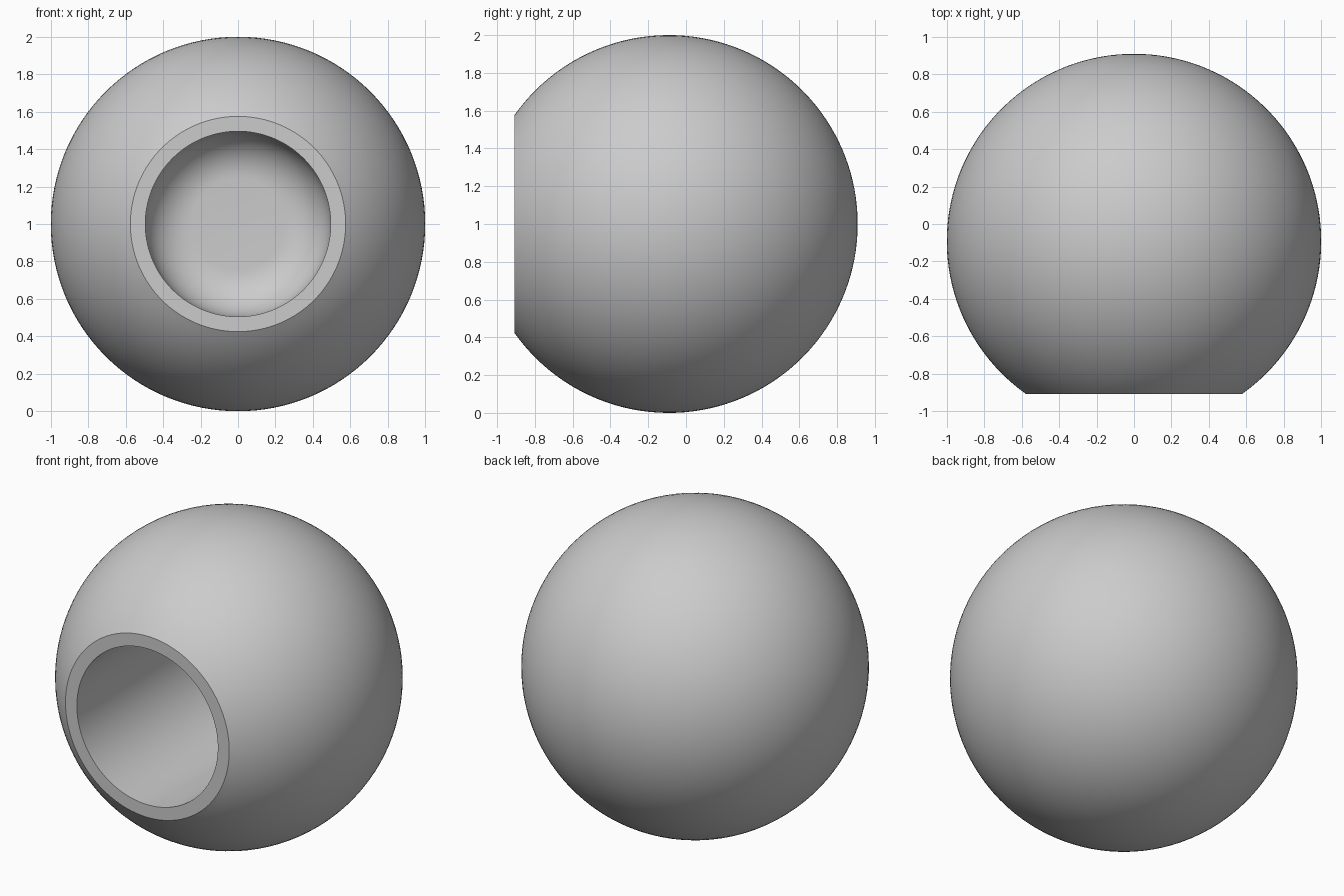
import bpy, bmesh
from math import sin, cos, pi, asin
from mathutils import Matrix, Vector

if "Cube" in bpy.data.objects:
    bpy.data.objects.remove(bpy.data.objects["Cube"])

SEG = 128
R = 1.0            # ball radius
RIM = 0.575        # outer radius of the flat front face
BORE = 0.495       # bore radius
FILLET = 0.25      # rounding at the bore floor
DEPTH = 1.5        # bore depth
CY = -0.091        # ball centre along y
front = -cos(asin(RIM / R))
floor = front + DEPTH

# Half profile as (radius, y): outer ball, flat rim, bore wall, rounded floor
a0 = pi - asin(RIM / R)
profile = [(R * sin(a0 * i / 56), R * cos(a0 * i / 56)) for i in range(57)]
profile.append((BORE, front))
for i in range(13):
    t = pi / 2 * i / 12
    profile.append((BORE - FILLET + FILLET * cos(t), floor - FILLET + FILLET * sin(t)))
profile.append((0, floor))

# Revolve the profile around the y axis
bm = bmesh.new()
verts = [bm.verts.new((r, y, 0)) for r, y in profile]
edges = [bm.edges.new(pair) for pair in zip(verts, verts[1:])]
bmesh.ops.spin(bm, geom=verts + edges, cent=(0, 0, 0), axis=(0, 1, 0),
               angle=2 * pi, steps=SEG, use_duplicate=False)
bmesh.ops.remove_doubles(bm, verts=bm.verts, dist=1e-4)
bmesh.ops.recalc_face_normals(bm, faces=bm.faces)
bmesh.ops.transform(bm, matrix=Matrix.Translation(Vector((0, CY, R))), verts=bm.verts)

mesh = bpy.data.meshes.new("bored_ball")
bm.to_mesh(mesh)
bm.free()
ball = bpy.data.objects.new("bored_ball", mesh)
bpy.context.collection.objects.link(ball)

# Plain grey
grey = bpy.data.materials.new("grey")
grey.diffuse_color = (0.6, 0.6, 0.6, 1)
grey.use_nodes = True
grey.node_tree.nodes["Principled BSDF"].inputs["Base Color"].default_value = grey.diffuse_color
mesh.materials.append(grey)

# Smooth surfaces with crisp rim edges
bpy.context.view_layer.objects.active = ball
ball.select_set(True)
bpy.ops.object.shade_smooth_by_angle(angle=pi / 6)
